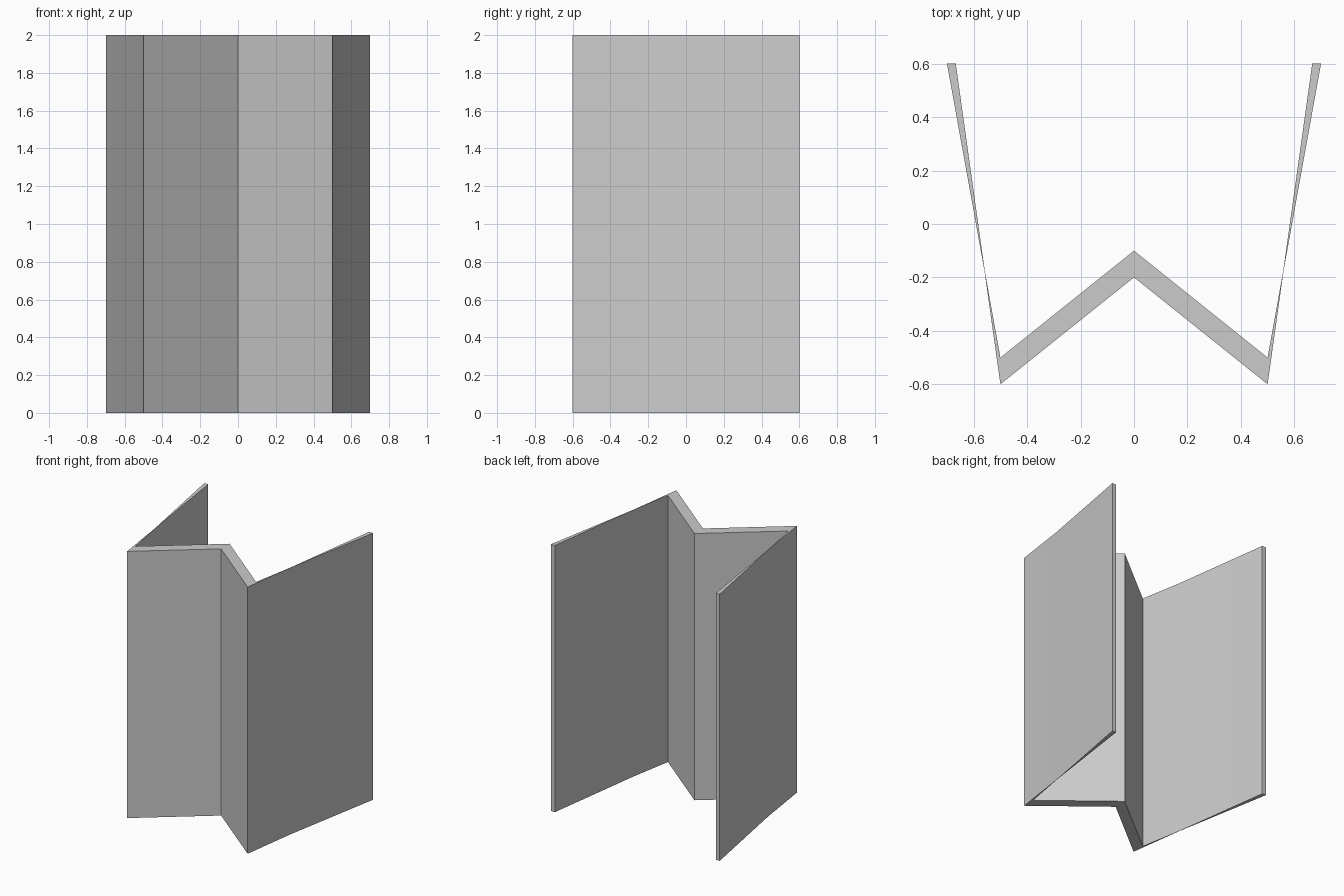
import bpy
import bmesh
import math

cube = bpy.data.objects.get("Cube")
if cube:
    bpy.data.objects.remove(cube, do_unlink=True)

HEIGHT = 2.0
PINCH = 0.0006  # half thickness where each wing narrows

# Plain grey finish
grey = bpy.data.materials.new("plain_grey")
grey.use_nodes = True
colour = (0.6, 0.6, 0.6, 1)
grey.diffuse_color = colour
grey.node_tree.nodes["Principled BSDF"].inputs["Base Color"].default_value = colour

# Half outline of the folded sheet: front side, wing tip, then back side
front = [(0.5, -0.6), (0.559 + PINCH, -0.176), (0.7, 0.6)]
back = [(0.667, 0.6), (0.559 - PINCH, -0.176), (0.5, -0.5)]
half = front + back
outline = [(0, -0.2)] + half + [(0, -0.1)]
outline += [(-x, y) for x, y in reversed(half)]

# Folded screen: outline extruded upward
bm = bmesh.new()
base = bm.faces.new([bm.verts.new((x, y, 0)) for x, y in outline])
raised = bmesh.ops.extrude_face_region(bm, geom=[base], use_keep_orig=True)
top = [v for v in raised["geom"] if isinstance(v, bmesh.types.BMVert)]
bmesh.ops.translate(bm, verts=top, vec=(0, 0, HEIGHT))
bmesh.ops.recalc_face_normals(bm, faces=bm.faces)
mesh = bpy.data.meshes.new("folded_screen")
bm.to_mesh(mesh)
bm.free()
mesh.materials.append(grey)

screen = bpy.data.objects.new("folded_screen", mesh)
bpy.context.collection.objects.link(screen)
bpy.ops.object.select_all(action="DESELECT")
screen.select_set(True)
bpy.context.view_layer.objects.active = screen
bpy.ops.object.shade_smooth_by_angle(angle=math.radians(30))
